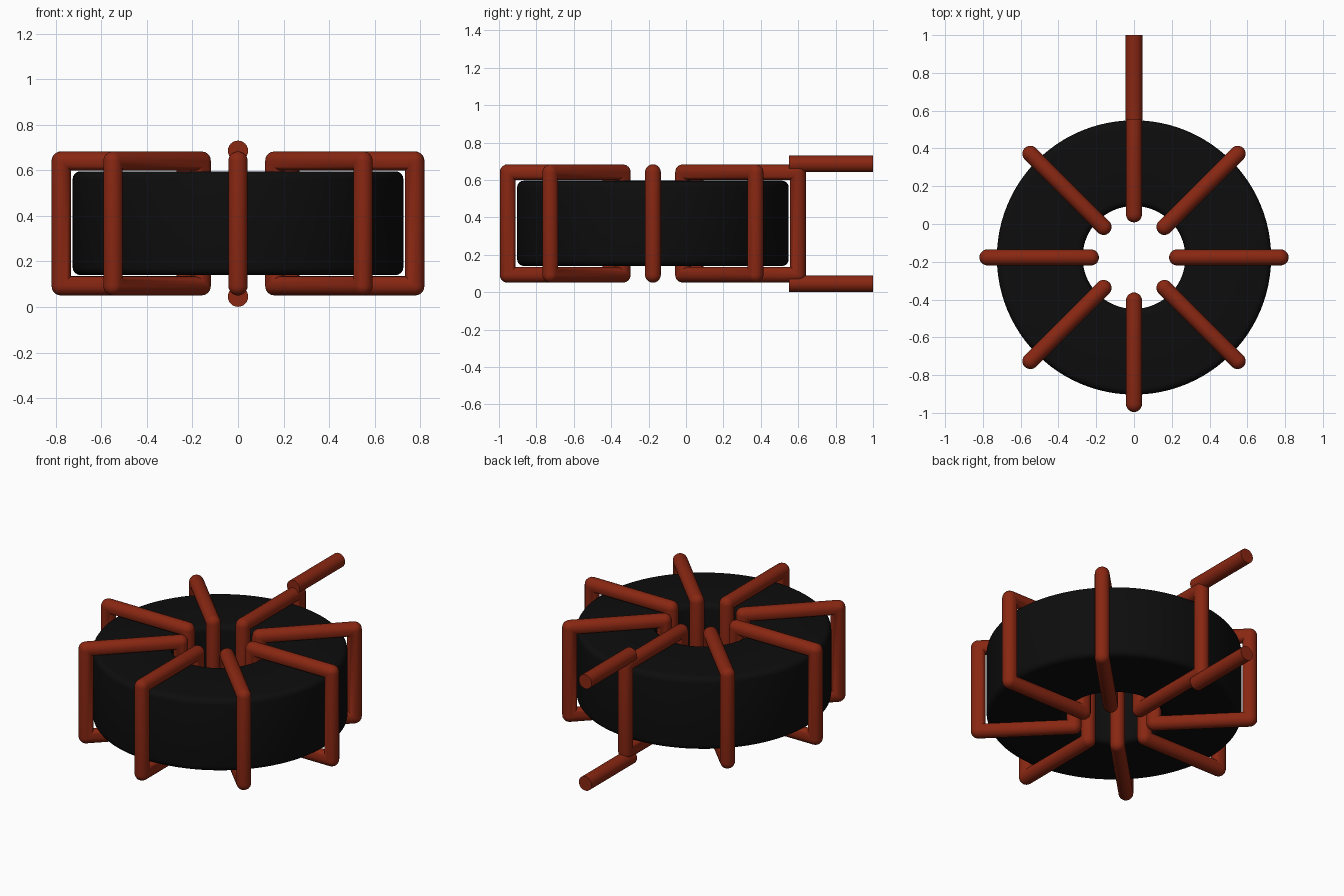
import bpy, bmesh, math
from mathutils import Vector

if "Cube" in bpy.data.objects:
    bpy.data.objects.remove(bpy.data.objects["Cube"])

CENTRE_Y = -0.177          # axis of the ring
WIRE = 0.0425              # wire radius


def material(name, rgb, rough):
    m = bpy.data.materials.new(name)
    m.use_nodes = True
    m.diffuse_color = (*rgb, 1)
    bsdf = m.node_tree.nodes["Principled BSDF"]
    bsdf.inputs["Base Color"].default_value = (*rgb, 1)
    bsdf.inputs["Roughness"].default_value = rough
    return m


black = material("ferrite black", (0.004, 0.004, 0.004), 0.6)
copper = material("copper red", (0.25, 0.02, 0.006), 0.5)


def add_object(name, mesh, mat=None):
    ob = bpy.data.objects.new(name, mesh)
    bpy.context.collection.objects.link(ob)
    if mat:
        mesh.materials.append(mat)
    return ob


def smooth(ob, angle):
    bpy.ops.object.select_all(action="DESELECT")
    ob.select_set(True)
    bpy.context.view_layer.objects.active = ob
    bpy.ops.object.shade_smooth_by_angle(angle=math.radians(angle))


def grid_mesh(name, rings):
    """Closed surface from rings of points, wrapping both ways."""
    bm = bmesh.new()
    vs = [[bm.verts.new(p) for p in ring] for ring in rings]
    n, m = len(vs), len(vs[0])
    for i in range(n):
        for j in range(m):
            bm.faces.new((vs[i][j], vs[(i + 1) % n][j],
                          vs[(i + 1) % n][(j + 1) % m], vs[i][(j + 1) % m]))
    bmesh.ops.remove_doubles(bm, verts=bm.verts, dist=1e-5)
    bmesh.ops.recalc_face_normals(bm, faces=bm.faces)
    mesh = bpy.data.meshes.new(name)
    bm.to_mesh(mesh)
    bm.free()
    return mesh


def rounded_rect(x0, x1, z0, z1, offset, radius, steps):
    """Rectangle grown by offset, with corner arcs of the given radius."""
    pts = []
    for i, (sx, sz) in enumerate([(1, 1), (-1, 1), (-1, -1), (1, -1)]):
        cx = (x1 if sx > 0 else x0) + sx * (offset - radius)
        cz = (z1 if sz > 0 else z0) + sz * (offset - radius)
        for k in range(steps + 1):
            t = (i + k / steps) * math.pi / 2
            pts.append((cx + radius * math.cos(t), cz + radius * math.sin(t)))
    return pts


# Ring core: rounded rectangular section turned about the axis
section = rounded_rect(0.272, 0.726, 0.14, 0.596, 0, 0.035, 4)
SEG = 96
core = add_object("ring_core", grid_mesh("ring_core", [
    [(r * math.cos(2 * math.pi * i / SEG), r * math.sin(2 * math.pi * i / SEG), z)
     for r, z in section] for i in range(SEG)]), black)
core.location.y = CENTRE_Y
smooth(core, 40)

# Wire turn: round wire bent into a rectangle, rounded outside, mitred inside
rings = []
for i in range(20):
    a = 2 * math.pi * i / 20
    d, h = WIRE * math.cos(a), WIRE * math.sin(a)
    rings.append([(x, h, z) for x, z in
                  rounded_rect(0.228, 0.776, 0.093, 0.641, d, max(d, 0), 5)])
turn_mesh = grid_mesh("wire_turn", rings)
turn_mesh.materials.append(copper)
for i in range(8):
    turn = add_object(f"wire_turn_{i + 1}", turn_mesh)
    turn.location.y = CENTRE_Y
    turn.rotation_euler.z = i * math.pi / 4
    if i == 0:
        smooth(turn, 40)

# Two straight leads running out of the back
for name, z in (("upper_lead", 0.686), ("lower_lead", 0.0455)):
    bpy.ops.mesh.primitive_cylinder_add(
        vertices=24, radius=0.0445, depth=0.45,
        location=(0, 0.775, z), rotation=(math.pi / 2, 0, 0))
    lead = bpy.context.object
    lead.name = name
    lead.data.materials.append(copper)
    smooth(lead, 40)
